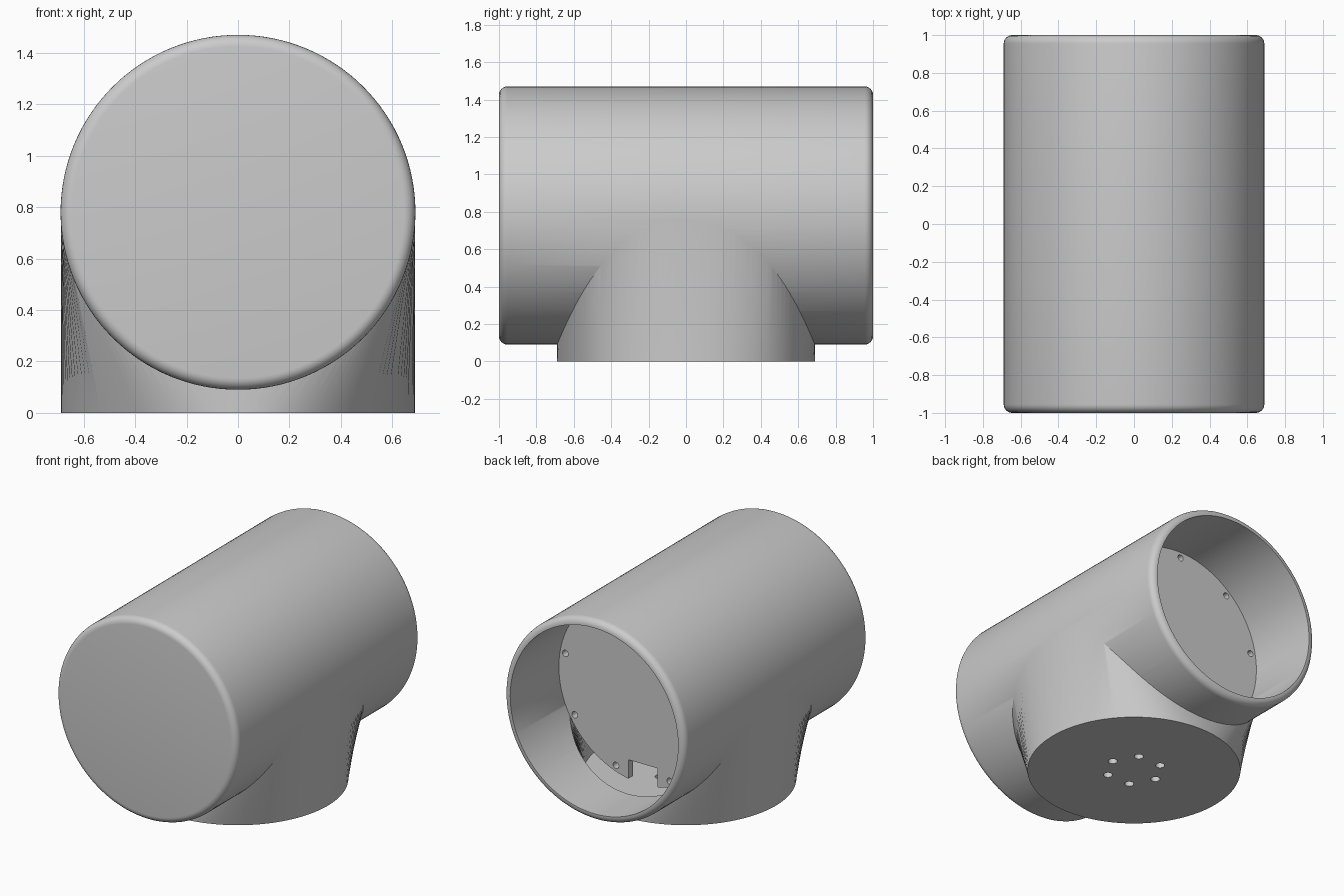
import bpy, bmesh, math
from mathutils import Matrix

if "Cube" in bpy.data.objects:
    bpy.data.objects.remove(bpy.data.objects["Cube"])

R, WALL, AXIS_Z = 0.69, 0.05, 0.78
PLATE_Y = 0.47


def finish(bm, name):
    bmesh.ops.recalc_face_normals(bm, faces=bm.faces)
    me = bpy.data.meshes.new(name)
    bm.to_mesh(me)
    bm.free()
    ob = bpy.data.objects.new(name, me)
    bpy.context.collection.objects.link(ob)
    return ob


def lathe_y(name, profile, seg=128):
    """Closed solid turned around the barrel axis; profile is (radius, y)."""
    bm = bmesh.new()
    rings = []
    for r, y in profile:
        rings.append([bm.verts.new((r * math.cos(a), y, AXIS_Z + r * math.sin(a)))
                      for a in (2 * math.pi * i / seg for i in range(seg))])
    for a, b in zip(rings, rings[1:]):
        for i in range(seg):
            j = (i + 1) % seg
            bm.faces.new((a[i], a[j], b[j], b[i]))
    bm.faces.new(rings[0])
    bm.faces.new(rings[-1])
    return finish(bm, name)


def neck(name, r, z0, seg=128):
    """Round foot lofted up to an ellipse wrapped around the barrel."""
    bm = bmesh.new()
    foot, top, inner = [], [], []
    for i in range(seg):
        t = 2 * math.pi * i / seg
        y = r * math.cos(t)
        phi = math.pi / 2 * math.sin(t)
        sx, cz = math.sin(phi), math.cos(phi)
        foot.append(bm.verts.new((r * math.sin(t), y, z0)))
        top.append(bm.verts.new((r * sx, y, AXIS_Z - r * cz)))
        inner.append(bm.verts.new((0.9 * r * sx, 0.97 * y, AXIS_Z - 0.9 * r * cz)))
    tip = bm.verts.new((0, 0, AXIS_Z))
    for i in range(seg):
        j = (i + 1) % seg
        bm.faces.new((foot[i], foot[j], top[j], top[i]))
        bm.faces.new((top[i], top[j], inner[j], inner[i]))
        bm.faces.new((inner[i], inner[j], tip))
    bm.faces.new(foot)
    return finish(bm, name)


def pin(name, r, depth, loc, along_y=False):
    bm = bmesh.new()
    rot = Matrix.Rotation(math.pi / 2, 4, 'X') if along_y else Matrix()
    bmesh.ops.create_cone(bm, cap_ends=True, segments=24, radius1=r, radius2=r,
                          depth=depth, matrix=Matrix.Translation(loc) @ rot)
    return finish(bm, name)


def boolean(ob, tool, op='DIFFERENCE'):
    m = ob.modifiers.new(op.lower(), 'BOOLEAN')
    m.operation, m.object, m.solver = op, tool, 'EXACT'
    bpy.context.view_layer.objects.active = ob
    bpy.ops.object.modifier_apply(modifier=m.name)
    bpy.data.objects.remove(tool)


def smooth(ob):
    bpy.ops.object.select_all(action='DESELECT')
    ob.select_set(True)
    bpy.context.view_layer.objects.active = ob
    bpy.ops.object.shade_smooth_by_angle(angle=math.radians(30))


# Barrel with rounded ends, joined to the neck
f = 0.045
arc = [math.pi / 2 * k / 6 for k in range(7)]
front = [(R - f + f * math.sin(a), -1 + f - f * math.cos(a)) for a in arc]
back = [(r, -y) for r, y in reversed(front)]
housing = lathe_y("housing", front + back)
boolean(housing, neck("neck", R - 0.001, 0), 'UNION')

# Hollow interior, open at the back
ri = R - WALL
boolean(housing, lathe_y("bore", [(ri, -1 + WALL), (ri, 1.1)]))
boolean(housing, neck("neck_bore", ri - 0.001, WALL))

# Ring of six holes through the foot
for k in range(6):
    a = math.radians(60 * k)
    boolean(housing, pin("foot_hole", 0.03, 0.2,
                         (0.18 * math.cos(a), 0.18 * math.sin(a), 0.03)))
smooth(housing)

# Recessed mounting plate with nine screw holes and a cable notch
plate = lathe_y("mounting_plate", [(ri, PLATE_Y - WALL), (ri, PLATE_Y)])
for k in range(9):
    a = math.radians(90 + 40 * k)
    boolean(plate, pin("screw_hole", 0.022, 0.2,
                       (0.6 * math.cos(a), PLATE_Y, AXIS_Z + 0.6 * math.sin(a)), True))
bm = bmesh.new()
bmesh.ops.create_cube(bm, size=1, matrix=Matrix.Translation((0, PLATE_Y, AXIS_Z - 0.6))
                      @ Matrix.Diagonal((0.22, 0.3, 0.2, 1)))
boolean(plate, finish(bm, "cable_notch"))
smooth(plate)
